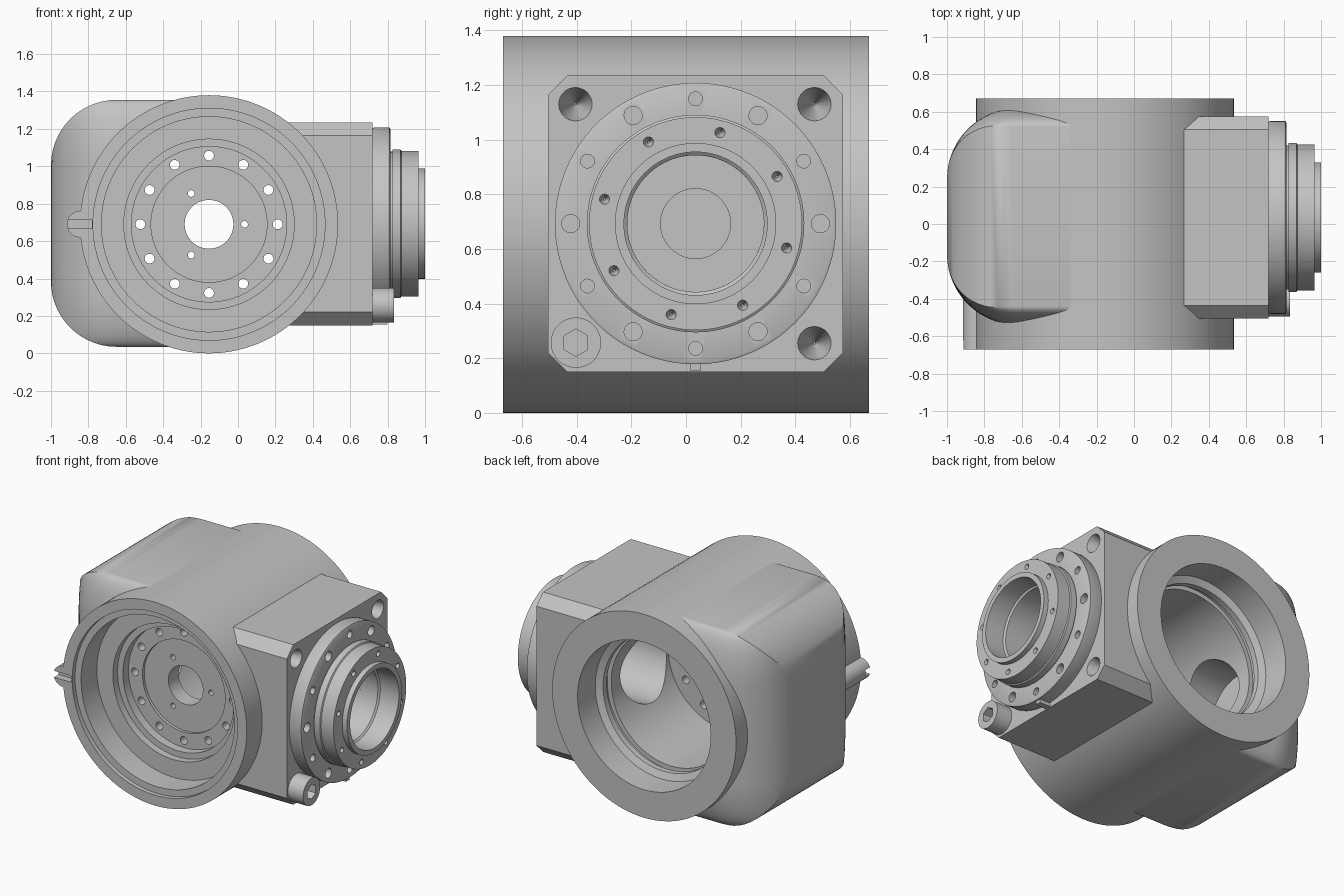
import bpy, bmesh
from math import sin, cos, asin, pi, sqrt, radians
from mathutils import Matrix, Vector

cube = bpy.data.objects.get("Cube")
if cube:
    bpy.data.objects.remove(cube)

GREY = (0.55, 0.55, 0.55, 1)
metal = bpy.data.materials.new("cast_grey")
metal.use_nodes = True
metal.diffuse_color = GREY
metal.node_tree.nodes["Principled BSDF"].inputs["Base Color"].default_value = GREY

# Turn local z towards the wanted axis
TURN = {"X": Matrix.Rotation(pi / 2, 4, "Y"), "Y": Matrix.Rotation(-pi / 2, 4, "X")}
MAIN = Vector((-0.155, 0, 0.69))    # big bore axis, along y
OUT = Vector((0, 0.035, 0.693))     # output axis, along x


def finish(name, bm):
    bmesh.ops.recalc_face_normals(bm, faces=bm.faces)
    mesh = bpy.data.meshes.new(name)
    bm.to_mesh(mesh)
    bm.free()
    obj = bpy.data.objects.new(name, mesh)
    bpy.context.collection.objects.link(obj)
    mesh.materials.append(metal)
    return obj


def loft(bm, rings, wrap=False):
    rows = [[bm.verts.new(p) for p in ring] for ring in rings]
    n = len(rows[0])
    for a, b in zip(rows, rows[1:] + rows[:1] if wrap else rows[1:]):
        for i in range(n):
            bm.faces.new((a[i], a[(i + 1) % n], b[(i + 1) % n], b[i]))
    if not wrap:
        bm.faces.new(rows[0])
        bm.faces.new(rows[-1])


def lathe(name, profile, axis, centre, seg=128):
    """Spin a closed (radius, position) profile."""
    bm = bmesh.new()
    rings = [[(r * cos(2 * pi * i / seg), r * sin(2 * pi * i / seg), h)
              for i in range(seg)] for r, h in profile]
    loft(bm, rings, wrap=True)
    bm.transform(Matrix.Translation(centre) @ TURN[axis])
    return finish(name, bm)


def rods(name, axis, items, seg=32):
    """Cylinders or cones: (centre, start, end, start radius, end radius)."""
    bm = bmesh.new()
    for c, a, b, ra, rb in items:
        shift = Vector(c)
        shift["XY".index(axis)] += (a + b) / 2
        bmesh.ops.create_cone(bm, cap_ends=True, segments=seg, radius1=ra, radius2=rb,
                              depth=b - a, matrix=Matrix.Translation(shift) @ TURN[axis])
    return finish(name, bm)


def box(name, lo, hi):
    bm = bmesh.new()
    bmesh.ops.create_cube(bm, size=1)
    for v in bm.verts:
        v.co = [(l + h) / 2 + c * (h - l) for c, l, h in zip(v.co, lo, hi)]
    return finish(name, bm)


def cut(obj, *cutters):
    for c in cutters:
        c.hide_render = True
        mod = obj.modifiers.new("cut", "BOOLEAN")
        mod.operation, mod.solver, mod.object = "DIFFERENCE", "EXACT", c
        bpy.context.view_layer.objects.active = obj
        bpy.ops.object.modifier_apply(modifier=mod.name)


def circle(axis, centre, radius, count, start=0):
    spots = []
    for i in range(count):
        a = radians(start) + 2 * pi * i / count
        u, w = radius * cos(a), radius * sin(a)
        spots.append(centre + (Vector((0, u, w)) if axis == "X" else Vector((u, 0, w))))
    return spots


# Cutters shared by the castings
core = rods("core_cutter", "Y", [(MAIN, -0.8, 0.8, 0.6, 0.6)], 128)
side_bore = rods("side_bore_cutter", "X", [(OUT, -0.8, 0.8, 0.25, 0.25)], 96)
key_slot = box("key_slot_cutter", (-1.0, -0.7, 0.668), (-0.78, -0.62, 0.712))
helpers = [core, side_bore, key_slot]

# Main housing: stepped tube with a drilled web
housing = lathe("main_housing", [
    (0.69, -0.67), (0.69, 0.67), (0.5, 0.67), (0.5, 0.48), (0.455, 0.46), (0.455, 0.42),
    (0.48, 0.42), (0.48, 0.38), (0.45, 0.38), (0.45, -0.23), (0.13, -0.23), (0.13, -0.34),
    (0.31, -0.34), (0.31, -0.36), (0.415, -0.36), (0.415, -0.42), (0.455, -0.42),
    (0.455, -0.47), (0.575, -0.47), (0.575, -0.64), (0.62, -0.64), (0.62, -0.67)],
    "Y", MAIN)
web_holes = rods("web_hole_cutter", "Y",
                 [(p, -0.5, -0.15, 0.026, 0.026) for p in circle("Y", MAIN, 0.367, 12)] +
                 [(p, -0.5, -0.15, 0.018, 0.018) for p in circle("Y", MAIN, 0.19, 3)])
helpers.append(web_holes)
cut(housing, side_bore, web_holes, key_slot)

# Rounded side casing: a round-cornered plan, clipped by the rounded front profile
rings = []
STEPS, ROUND, CORNER, MID = 14, 0.35, 0.38, 0.04
levels = [(-1, sin(pi / 2 * (1 - i / STEPS))) for i in range(STEPS + 1)]
levels += [(1, t) for _, t in reversed(levels)]
for side, t in levels:
    z = 0.695 + side * (0.66 - ROUND + ROUND * t)
    inset = 1 - sqrt(max(0, 1 - t * t))
    left, half = -1 + ROUND * inset, 0.58 - 0.1 * inset
    turn = asin(min(1, (CORNER - 1 + 1 - CORNER - (1 - CORNER) - left) / CORNER))
    arc = [(CORNER - 1 - CORNER * sin(turn * i / STEPS),
            half - CORNER * (1 - cos(turn * i / STEPS))) for i in range(STEPS + 1)]
    side_line = [(-0.15, half)] + arc
    rings.append([(x, MID + y, z) for x, y in side_line] +
                 [(x, MID - y, z) for x, y in reversed(side_line)])
bm = bmesh.new()
loft(bm, rings)
casing = finish("side_casing", bm)
cut(casing, core, side_bore)

# Mounting block with chamfered corners
LOW, HIGH, CH = (-0.505, 0.15), (0.575, 1.235), 0.07
outline = []
for y, z, dy, dz in ((LOW[0], LOW[1], 1, 1), (HIGH[0], LOW[1], -1, 1),
                     (HIGH[0], HIGH[1], -1, -1), (LOW[0], HIGH[1], 1, -1)):
    pair = [(y, z + dz * CH), (y + dy * CH, z)]
    outline += pair if dy == dz else pair[::-1]
bm = bmesh.new()
loft(bm, [[(x, y, z) for y, z in outline] for x in (0.1, 0.72)])
block = finish("mounting_block", bm)
corners = [(0, y, z) for y, z in ((-0.405, 1.13), (0.47, 1.13), (0.47, 0.255))]
corner_holes = rods("corner_hole_cutter", "X",
                    [(c, 0.52, 0.73, 0.004, 0.064) for c in corners])
helpers.append(corner_holes)
cut(block, core, side_bore, corner_holes)

# Stepped output flange with two hole circles
flange = lathe("output_flange", [
    (0.505, 0.7), (0.515, 0.73), (0.515, 0.81), (0.505, 0.815), (0.385, 0.815),
    (0.385, 0.825), (0.398, 0.825), (0.398, 0.868), (0.39, 0.873), (0.39, 0.965),
    (0.295, 0.965), (0.295, 1.0), (0.262, 1.0), (0.262, 0.86), (0.25, 0.85),
    (0.25, 0.7)], "X", OUT)
flange_holes = rods("flange_hole_cutter", "X",
                    [(p, 0.74, 0.83, 0.033, 0.033) for p in circle("X", OUT, 0.457, 6)] +
                    [(p, 0.74, 0.83, 0.025, 0.025) for p in circle("X", OUT, 0.457, 6, 30)] +
                    [(p, 0.92, 0.975, 0.004, 0.022) for p in circle("X", OUT, 0.345, 8, 30)])
helpers.append(flange_holes)
cut(flange, flange_holes)
box("flange_key", (0.7, 0.015, 0.155), (0.8, 0.055, 0.2))

# Ring plate inside the output bore
lathe("bore_plate", [(0.255, 0.6), (0.255, 0.65), (0.128, 0.65), (0.128, 0.6)], "X", OUT, 96)

# Socket head screw in the lower front corner
SCREW = Vector((0, -0.403, 0.257))
screw = rods("socket_screw", "X", [(SCREW, 0.7, 0.835, 0.092, 0.092)], 48)
hex_cutter = rods("hex_cutter", "X", [(SCREW, 0.77, 0.9, 0.05, 0.05)], 6)
hex_cutter.data.transform(Matrix.Translation(SCREW) @ Matrix.Rotation(pi / 6, 4, "X")
                          @ Matrix.Translation(-SCREW))
helpers.append(hex_cutter)
cut(screw, hex_cutter)

# Slotted locating tab on the front rim
tab = rods("locating_tab", "Y", [((-0.845, 0, 0.69), -0.67, -0.4, 0.07, 0.07)], 48)
cut(tab, key_slot, core)

# Drop the cutters and smooth the rounded surfaces
for h in helpers:
    bpy.data.objects.remove(h)
for obj in bpy.context.collection.objects:
    if obj.type == "MESH":
        obj.select_set(True)
        bpy.context.view_layer.objects.active = obj
bpy.ops.object.shade_smooth_by_angle(angle=radians(30))
